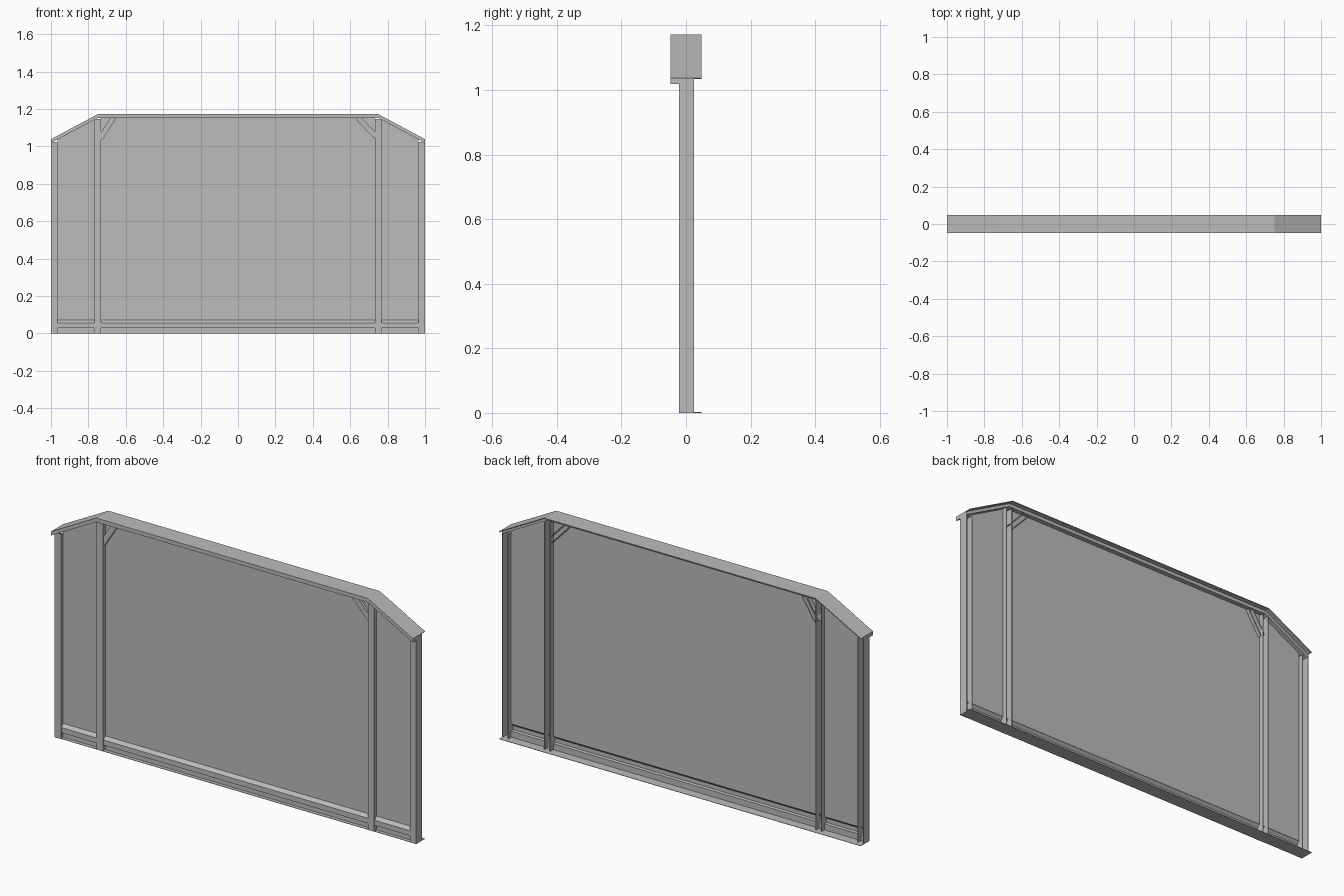
import bpy, bmesh
from mathutils import Vector

if "Cube" in bpy.data.objects:
    bpy.data.objects.remove(bpy.data.objects["Cube"], do_unlink=True)

grey = bpy.data.materials.new("plain_grey")
grey.use_nodes = True
grey.diffuse_color = (0.5, 0.5, 0.5, 1)
grey.node_tree.nodes["Principled BSDF"].inputs["Base Color"].default_value = grey.diffuse_color

T = 0.004                      # sheet thickness
HALF, KNEE, EAVE, RIDGE = 1.0, 0.75, 1.038, 1.172
EDGE = 0.048                   # half depth of the roof


def finish(name, bm):
    bmesh.ops.recalc_face_normals(bm, faces=bm.faces[:])
    mesh = bpy.data.meshes.new(name)
    bm.to_mesh(mesh)
    bm.free()
    mesh.materials.append(grey)
    obj = bpy.data.objects.new(name, mesh)
    bpy.context.collection.objects.link(obj)
    return obj


def sheet(name, path, along, offset=0):
    """Folded sheet metal: an open path swept along a vector."""
    bm = bmesh.new()
    rows = [(bm.verts.new(p), bm.verts.new(Vector(p) + Vector(along))) for p in path]
    for (a, b), (c, d) in zip(rows, rows[1:]):
        bm.faces.new((a, b, d, c))
    obj = finish(name, bm)
    mod = obj.modifiers.new("thickness", 'SOLIDIFY')
    mod.thickness = T
    mod.offset = offset
    mod.use_even_offset = True
    return obj


def solid(name, outline, y0, y1):
    """Closed x-z outline extruded from y0 to y1."""
    bm = bmesh.new()
    face = bm.faces.new([bm.verts.new((x, y0, z)) for x, z in outline])
    out = bmesh.ops.extrude_face_region(bm, geom=[face])
    verts = [v for v in out["geom"] if isinstance(v, bmesh.types.BMVert)]
    bmesh.ops.translate(bm, verts=verts, vec=(0, y1 - y0, 0))
    return finish(name, bm)


def roof_z(x, drop=0):
    x = abs(x)
    slope = (RIDGE - EAVE) / (HALF - KNEE)
    return RIDGE - drop - max(0, x - KNEE) * slope


# Roof: thin cover sheet over a header that stops short of the back
knees = (-HALF, -KNEE, KNEE, HALF)
top = [(x, roof_z(x)) for x in knees]
under = [(x, roof_z(x, 0.02)) for x in reversed(knees)]
solid("roof_header", top + under, -EDGE, 0.025)
sheet("roof_cover", [(x, -EDGE, z - T / 2) for x, z in top], (0, 2 * EDGE, 0))

# Posts: channels open to the back
POST = 0.0175
for side, s in (("right", -1), ("left", 1)):
    for kind, x in (("end", HALF - POST), ("inner", KNEE)):
        w = POST - T / 2
        channel = [(s * x - w, 0.025, 0), (s * x - w, -0.019, 0),
                   (s * x + w, -0.019, 0), (s * x + w, 0.025, 0)]
        sheet(f"{kind}_post_{side}", channel, (0, 0, roof_z(x + POST, 0.015)))

# Wall panels between the posts
inner, outer = KNEE - POST, KNEE + POST
for name, x0, x1 in (("wall_panel_middle", -inner, inner),
                     ("wall_panel_right", -HALF + 2 * POST, -outer),
                     ("wall_panel_left", outer, HALF - 2 * POST)):
    solid(name, [(x0, 0.068), (x1, 0.068), (x1, roof_z(x1, 0.01)), (x0, roof_z(x0, 0.01))],
          -T / 2, T / 2)

# Folded bottom rail, bulging to the front, and the thin floor plate
length = 2 * (HALF - POST)
fold = [(0, 0.07), (-0.015, 0.055), (-0.015, 0.032), (0, 0.03), (0, 0)]
sheet("bottom_rail", [(-length / 2, y, z) for y, z in fold], (length, 0, 0))
solid("floor_plate", [(-HALF, 0), (HALF, 0), (HALF, 0.002), (-HALF, 0.002)], -0.02, EDGE)

# Corner braces: small channels from the inner posts up to the header
for side, low, high in (("right", (-0.737, 1.04), (-0.665, 1.155)),
                        ("left", (0.737, 1.052), (0.64, 1.155))):
    a, b = Vector((low[0], 0, low[1])), Vector((high[0], 0, high[1]))
    run = b - a
    across = Vector((run.z, 0, -run.x)).normalized() * 0.012
    front, back = Vector((0, -0.013, 0)), Vector((0, 0.02, 0))
    sheet(f"corner_brace_{side}",
          [a + across + back, a + across + front, a - across + front, a - across + back], run)
